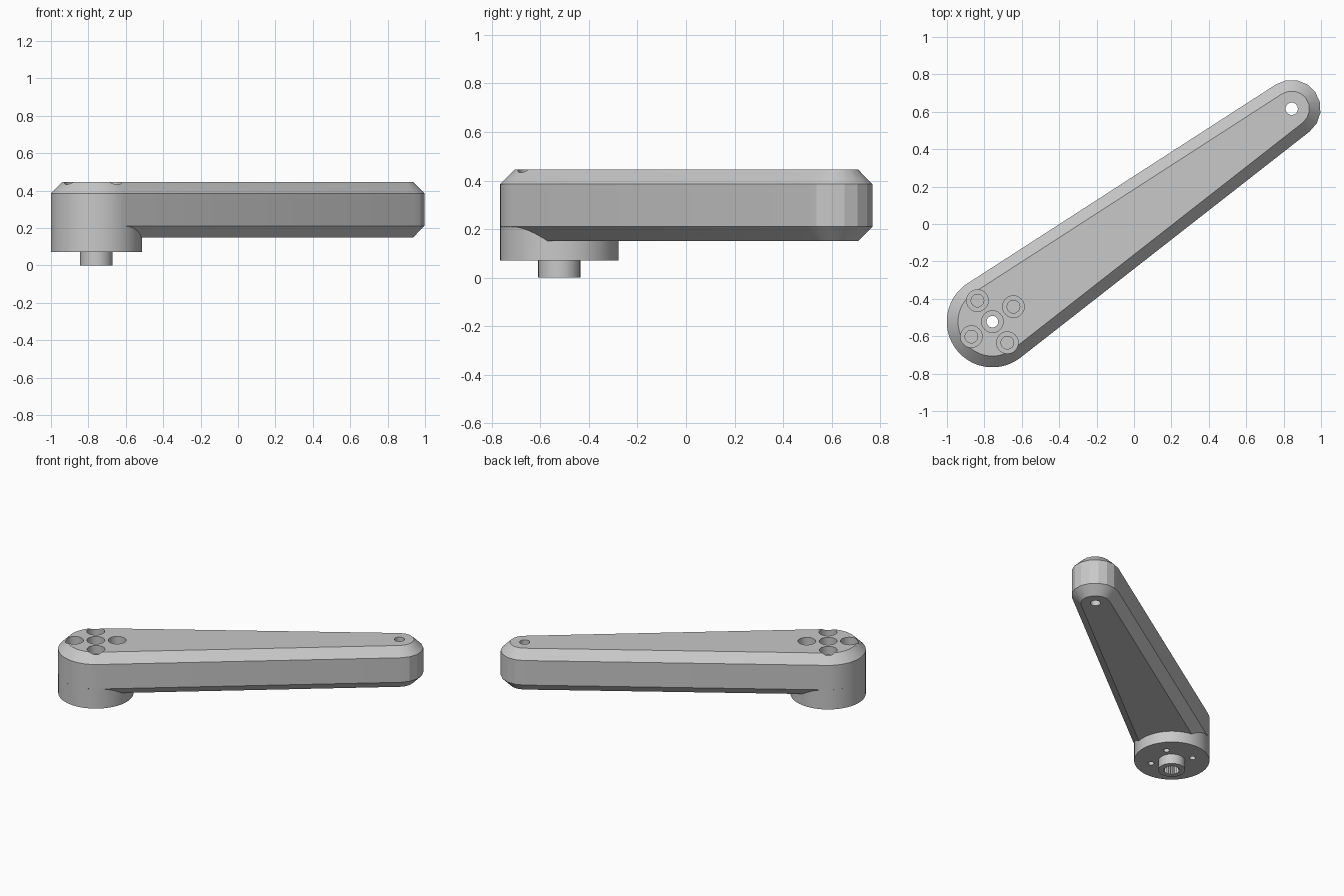
import bpy, bmesh, math
from math import sin, cos, pi

cube = bpy.data.objects.get("Cube")
if cube:
    bpy.data.objects.remove(cube, do_unlink=True)

# Material
grey = bpy.data.materials.new("light grey")
grey.use_nodes = True
colour = (0.58, 0.58, 0.58, 1)
grey.diffuse_color = colour
grey.node_tree.nodes["Principled BSDF"].inputs["Base Color"].default_value = colour

# Main dimensions
HUB, HUB_R = (-0.757, -0.522), 0.244
TIP, TIP_R = (0.843, 0.616), 0.155
BEVEL = 0.06
BOTTOM, TOP = 0.15, 0.445
DX, DY = TIP[0] - HUB[0], TIP[1] - HUB[1]
AIM = math.atan2(DY, DX)
SPREAD = math.acos((HUB_R - TIP_R) / math.hypot(DX, DY))


def loft(name, rings):
    """Solid through closed rings of points, capped at both ends."""
    bm = bmesh.new()
    loops = [[bm.verts.new(p) for p in ring] for ring in rings]
    for low, high in zip(loops, loops[1:]):
        n = len(low)
        for i in range(n):
            j = (i + 1) % n
            bm.faces.new((low[i], low[j], high[j], high[i]))
    bm.faces.new(loops[0][::-1])
    bm.faces.new(loops[-1])
    bmesh.ops.recalc_face_normals(bm, faces=bm.faces)
    mesh = bpy.data.meshes.new(name)
    bm.to_mesh(mesh)
    bm.free()
    mesh.materials.append(grey)
    obj = bpy.data.objects.new(name, mesh)
    bpy.context.collection.objects.link(obj)
    return obj


def arc(centre, r, start, end, steps, z):
    angles = [start + (end - start) * i / steps for i in range(steps + 1)]
    return [(centre[0] + r * cos(a), centre[1] + r * sin(a), z) for a in angles]


def arm_ring(inset, z):
    """Tapered outline: round tip, tangent sides, round hub end."""
    return (arc(TIP, TIP_R - inset, AIM - SPREAD, AIM + SPREAD, 8, z)
            + arc(HUB, HUB_R - inset, AIM + SPREAD, AIM + 2 * pi - SPREAD, 36, z))


def cylinder(name, centre, r, low, high, sides=32):
    return loft(name, [arc(centre, r, 0, 2 * pi, sides, z)[:-1] for z in (low, high)])


def combine(target, other, operation):
    mod = target.modifiers.new(operation.lower(), "BOOLEAN")
    mod.operation, mod.solver, mod.object = operation, "EXACT", other
    bpy.context.view_layer.objects.active = target
    bpy.ops.object.modifier_apply(modifier=mod.name)
    bpy.data.objects.remove(other, do_unlink=True)


# Arm with bevelled top and bottom rims
arm = loft("lever_arm", [arm_ring(BEVEL, BOTTOM), arm_ring(0, BOTTOM + BEVEL),
                         arm_ring(0, TOP - BEVEL), arm_ring(BEVEL, TOP)])

# Hub and shaft below the wide end
combine(arm, cylinder("hub", HUB, HUB_R - 0.0005, 0.07, 0.28, 72), "UNION")
combine(arm, cylinder("shaft", HUB, 0.087, 0, 0.2), "UNION")

# Through holes at both ends, with a counterbore over the hub
cuts = [cylinder("tip_hole", TIP, 0.033, -0.1, 0.6),
        cylinder("hub_hole", HUB, 0.031, -0.1, 0.6),
        cylinder("hub_counterbore", HUB, 0.058, TOP - 0.06, 0.6)]

# Toothed socket in the shaft
teeth = 40
socket = [[(HUB[0] + r * cos(2 * pi * i / teeth), HUB[1] + r * sin(2 * pi * i / teeth), z)
           for i, r in enumerate([0.055, 0.047] * (teeth // 2))] for z in (-0.1, 0.1)]
cuts.append(loft("shaft_socket", socket))

# Four screw holes around the hub: stepped from above, narrow from below
for k in range(4):
    a = AIM + k * pi / 2
    spot = (HUB[0] + 0.138 * cos(a), HUB[1] + 0.138 * sin(a))
    cuts += [cylinder("screw_counterbore", spot, 0.058, TOP - 0.06, 0.6),
             cylinder("screw_recess", spot, 0.034, TOP - 0.12, 0.6, 24),
             cylinder("screw_hole", spot, 0.02, -0.1, 0.2, 20)]

for cut in cuts:
    combine(arm, cut, "DIFFERENCE")

# Smooth the hub, keep the tip facets and rims crisp
bpy.ops.object.select_all(action="DESELECT")
arm.select_set(True)
bpy.context.view_layer.objects.active = arm
bpy.ops.object.shade_smooth_by_angle(angle=math.radians(20))
